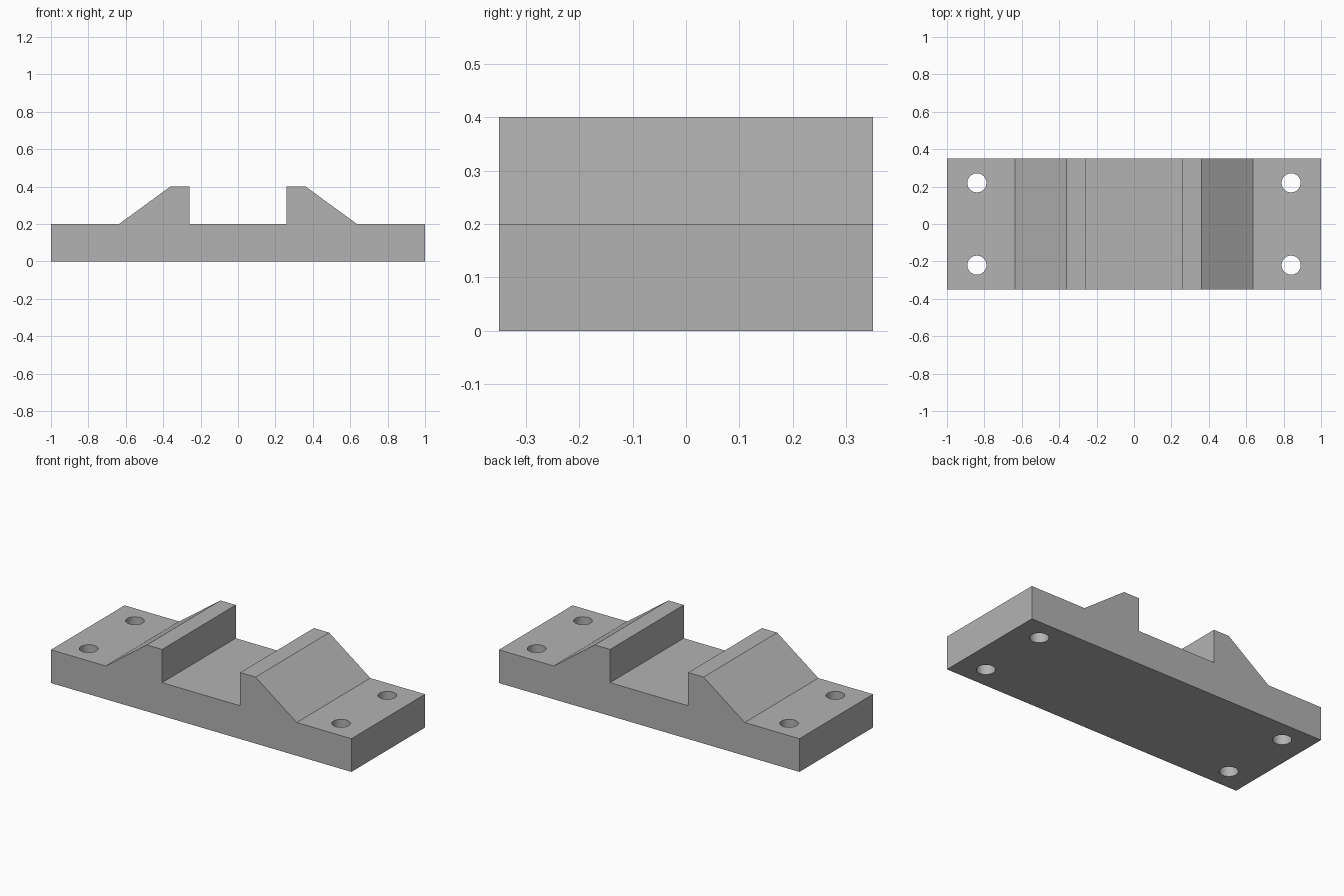
import bpy
import bmesh
from mathutils import Matrix

cube = bpy.data.objects.get("Cube")
if cube:
    bpy.data.objects.remove(cube, do_unlink=True)

DEPTH = 0.70
BASE = 0.20
TOP = 0.40
HOLE_X, HOLE_Y, HOLE_R = 0.84, 0.22, 0.051

grey = bpy.data.materials.new("plain grey")
grey.use_nodes = True
colour = (0.45, 0.45, 0.45, 1.0)
grey.diffuse_color = colour
grey.node_tree.nodes["Principled BSDF"].inputs["Base Color"].default_value = colour


def make_object(name, bm):
    bmesh.ops.recalc_face_normals(bm, faces=bm.faces)
    mesh = bpy.data.meshes.new(name)
    bm.to_mesh(mesh)
    bm.free()
    mesh.materials.append(grey)
    obj = bpy.data.objects.new(name, mesh)
    bpy.context.collection.objects.link(obj)
    return obj


# Base and two sloped jaws: one profile extruded from front to back
half = [(0.26, BASE), (0.26, TOP), (0.362, TOP), (0.636, BASE), (1, BASE), (1, 0)]
profile = half + [(-x, z) for x, z in reversed(half)]
bm = bmesh.new()
face = bm.faces.new([bm.verts.new((x, -DEPTH / 2, z)) for x, z in profile])
extruded = bmesh.ops.extrude_face_region(bm, geom=[face])["geom"]
bmesh.ops.translate(bm, vec=(0, DEPTH, 0),
                    verts=[v for v in extruded if isinstance(v, bmesh.types.BMVert)])
block = make_object("clamp_block", bm)

# Four bolt holes through the end flanges
bm = bmesh.new()
for sx in (-1, 1):
    for sy in (-1, 1):
        bmesh.ops.create_cone(bm, cap_ends=True, segments=48, radius1=HOLE_R,
                              radius2=HOLE_R, depth=BASE * 2,
                              matrix=Matrix.Translation((sx * HOLE_X, sy * HOLE_Y, BASE / 2)))
cutter = make_object("bolt_hole_cutter", bm)
cutter.hide_render = True

bpy.ops.object.select_all(action="DESELECT")
block.select_set(True)
bpy.context.view_layer.objects.active = block
holes = block.modifiers.new("bolt_holes", "BOOLEAN")
holes.operation = "DIFFERENCE"
holes.solver = "EXACT"
holes.object = cutter
bpy.ops.object.modifier_apply(modifier=holes.name)
bpy.data.objects.remove(cutter, do_unlink=True)

# Smooth hole walls, crisp edges everywhere else
bpy.ops.object.shade_smooth_by_angle(angle=0.5)
